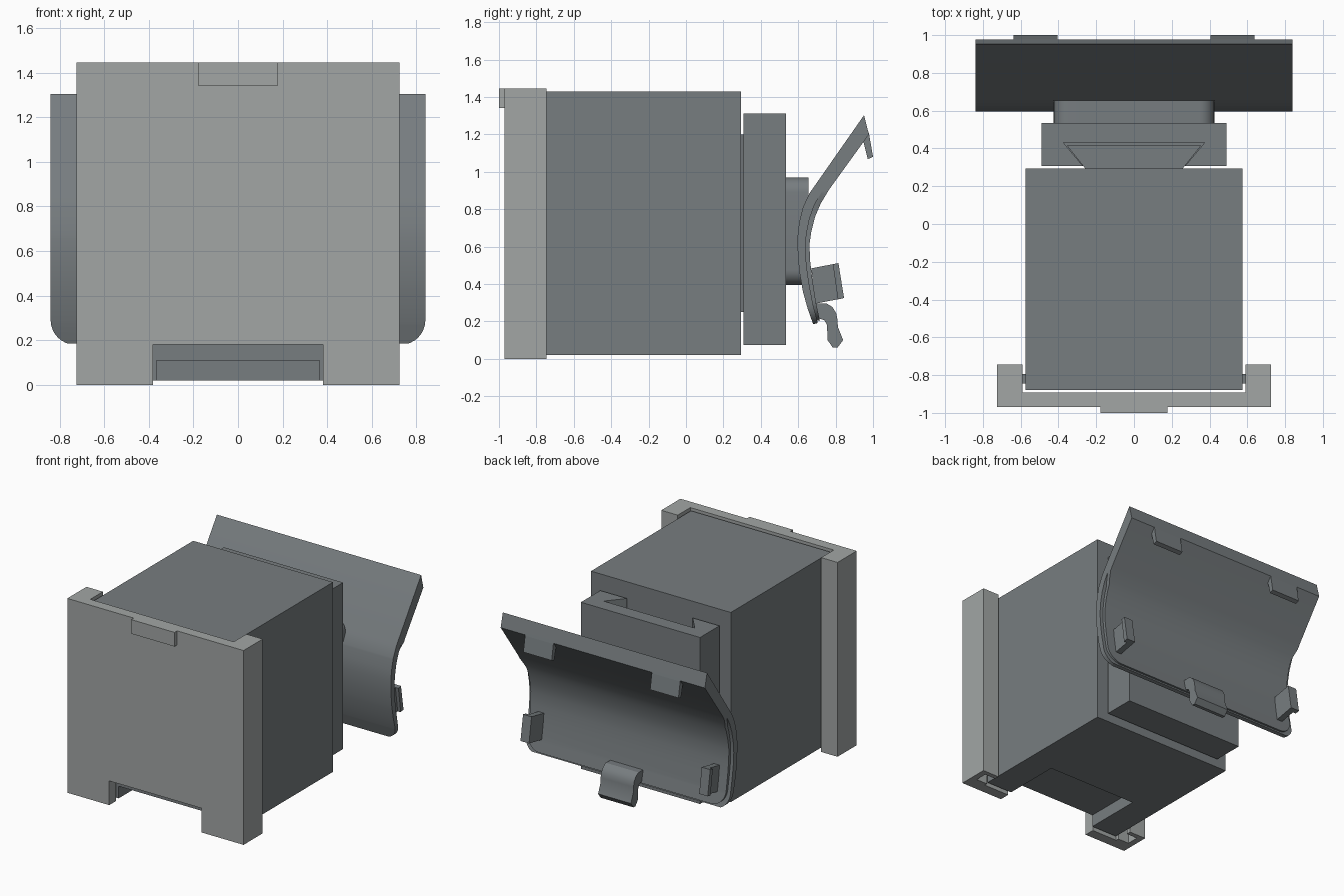
import bpy, bmesh, math
from mathutils import Vector

if "Cube" in bpy.data.objects:
    bpy.data.objects.remove(bpy.data.objects["Cube"])


def material(name, rgb):
    m = bpy.data.materials.new(name)
    m.diffuse_color = (*rgb, 1)
    m.use_nodes = True
    m.node_tree.nodes["Principled BSDF"].inputs["Base Color"].default_value = m.diffuse_color
    return m


DARK = material("dark_grey", (0.185, 0.205, 0.215))
LIGHT = material("light_grey", (0.36, 0.38, 0.375))


def prism(name, pts, axis, a, b, mat=DARK):
    """Extrude a 2D profile along an axis from a to b."""
    place = {'x': lambda p, t: (t, p[0], p[1]),
             'y': lambda p, t: (p[0], t, p[1]),
             'z': lambda p, t: (p[0], p[1], t)}[axis]
    bm = bmesh.new()
    face = bm.faces.new([bm.verts.new(place(p, a)) for p in pts])
    ext = bmesh.ops.extrude_face_region(bm, geom=[face])
    move = Vector(place((0, 0), b - a))
    bmesh.ops.translate(bm, vec=move,
                        verts=[v for v in ext['geom'] if isinstance(v, bmesh.types.BMVert)])
    bmesh.ops.recalc_face_normals(bm, faces=bm.faces)
    me = bpy.data.meshes.new(name)
    bm.to_mesh(me)
    bm.free()
    me.materials.append(mat)
    ob = bpy.data.objects.new(name, me)
    bpy.context.collection.objects.link(ob)
    return ob


def box(name, x, y, z, mat=DARK):
    return prism(name, [(x[0], y[0]), (x[1], y[0]), (x[1], y[1]), (x[0], y[1])],
                 'z', z[0], z[1], mat)


def activate(ob):
    bpy.ops.object.select_all(action='DESELECT')
    ob.select_set(True)
    bpy.context.view_layer.objects.active = ob


def boolean(ob, cutter, op='DIFFERENCE'):
    mod = ob.modifiers.new("cut", 'BOOLEAN')
    mod.object, mod.operation, mod.solver = cutter, op, 'EXACT'
    activate(ob)
    bpy.ops.object.modifier_apply(modifier=mod.name)
    bpy.data.objects.remove(cutter)


def smooth(ob):
    activate(ob)
    bpy.ops.object.shade_smooth_by_angle(angle=math.radians(30))


def arc(cx, cz, r, start, steps=8):
    return [(cx + r * math.cos(math.radians(start + 90 * i / steps)),
             cz + r * math.sin(math.radians(start + 90 * i / steps)))
            for i in range(steps + 1)]


def mirror(half):
    return half + [(-x, z) for x, z in reversed(half)]


# Main housing with a notch under the front
body = box("housing", (-.575, .575), (-.88, .295), (.02, 1.43))
boolean(body, box("cutter", (-.365, .365), (-1, -.45), (-.1, .11)))

# Front cover: slotted U profile, closed at the top, notched at the bottom
cover_half = [(.725, -.97), (.725, -.745), (.59, -.745), (.59, -.78), (.68, -.78),
              (.68, -.87), (.59, -.87), (.59, -.893)]
prism("front_cover", mirror(cover_half), 'z', 0, 1.4, LIGHT)
top_half = [p for p in cover_half if p not in ((.59, -.78), (.68, -.78), (.68, -.87), (.59, -.87))]
prism("front_cover_top", mirror(top_half), 'z', 1.4, 1.445, LIGHT)
boolean(bpy.data.objects["front_cover"],
        box("cutter", (-.38, .38), (-1.1, -.8), (-.1, .18)))
box("cover_tab", (-.178, .178), (-1, -.97), (1.34, 1.445), LIGHT)

# Rails on the housing sides that run in the cover slots
for s, side in ((-1, "left"), (1, "right")):
    box("rail_" + side, sorted((s * .57, s * .64)), (-.845, -.795), (.1, 1.39))

# Dovetail and sliding block with its groove, closed at the bottom
prism("dovetail", mirror([(.255, .29), (.355, .415)]), 'z', .25, 1.2)
block = box("sliding_block", (-.49, .49), (.307, .535), (.075, 1.313))
boolean(block, prism("cutter", mirror([(.262, .297), (.375, .432)]), 'z', .24, 1.5))

# Rounded joint between block and back plate
joint = prism("joint", mirror(arc(.345, .475, .08, -90) + arc(.345, .89, .08, 0)),
              'y', .53, .655)
smooth(joint)

# Curved back plate: skin, and a lining set in slightly at the edges
front = [(.952, 1.303), (.66, .885), (.625, .81), (.605, .73), (.596, .65),
         (.598, .55), (.607, .46), (.625, .36), (.65, .27), (.68, .185)]
back = [(.978, 1.2), (.765, .905), (.72, .83), (.69, .76), (.67, .68),
        (.66, .61), (.664, .52), (.675, .43), (.695, .30), (.718, .195)]
mid = [(f[0] * .35 + b[0] * .65, f[1] * .35 + b[1] * .65) for f, b in zip(front, back)]
for name, a, b, inset in (("back_plate", front, mid, 0), ("back_plate_lining", mid, back, .025)):
    plate = prism(name, a + b[::-1], 'x', -.84, .84)
    x, z = .84 - inset, .18 + inset
    outline = arc(x - .11, z + .11, .11, -90) + [(x, .8), (.845, .9), (.845, 1.5)]
    boolean(plate, prism("cutter", mirror(outline), 'y', .4, 1.2), 'INTERSECT')
    smooth(plate)

# Hooks and side clips on the back plate
for s, side in ((-1, "left"), (1, "right")):
    prism("top_hook_" + side, [(.975, 1.215), (.98, 1.195), (1.0, 1.08), (.972, 1.068),
                               (.95, 1.155), (.935, 1.16)], 'x', s * .405, s * .638)
    prism("side_clip_" + side, [(.67, .484), (.815, .512), (.845, .325), (.69, .295)],
          'x', s * .70, s * .745)
    prism("side_clip_barb_" + side, [(.785, .506), (.815, .512), (.845, .325), (.812, .318)],
          'x', s * .745, s * .77)

# Curved latch at the bottom centre
latch = prism("bottom_latch", [(.69, .295), (.75, .297), (.782, .278), (.803, .245), (.81, .21),
                               (.812, .17), (.84, .10), (.81, .06), (.785, .06), (.757, .10),
                               (.754, .18), (.74, .207), (.70, .22)], 'x', -.135, .135)
smooth(latch)
